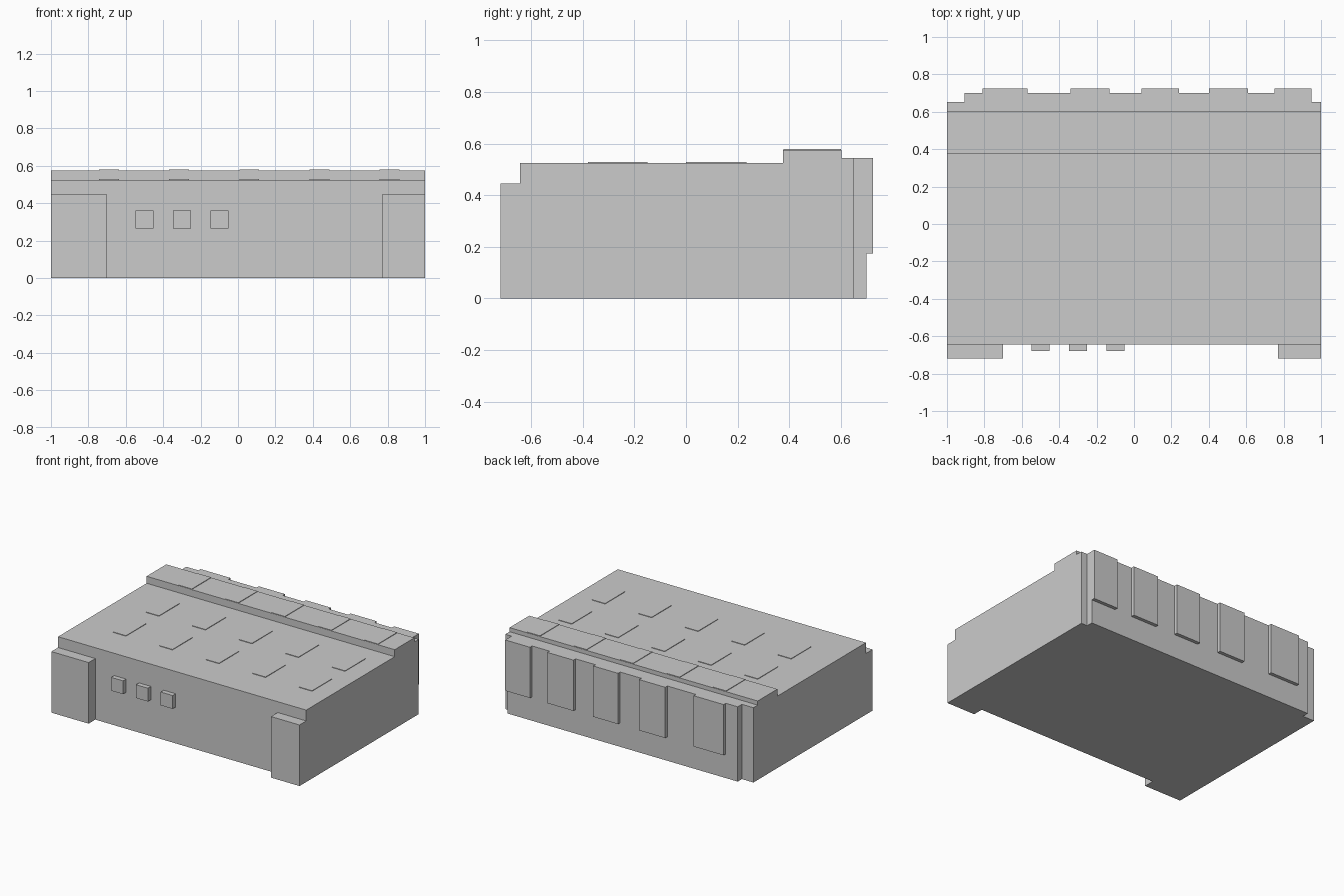
import bpy

if "Cube" in bpy.data.objects:
    bpy.data.objects.remove(bpy.data.objects["Cube"])


def box(name, x, y, z):
    """Axis-aligned box from (min, max) pairs."""
    bpy.ops.mesh.primitive_cube_add(
        size=1, location=[(a + b) / 2 for a, b in (x, y, z)])
    ob = bpy.context.object
    ob.name = name
    ob.scale = [b - a for a, b in (x, y, z)]
    bpy.ops.object.transform_apply(location=False, rotation=False, scale=True)
    return ob


def profile(name, points, x):
    """Extrude a y-z outline along x."""
    n = len(points)
    verts = [(px, py, pz) for px in x for py, pz in points]
    faces = [tuple(range(n))[::-1], tuple(range(n, 2 * n))]
    faces += [(i, (i + 1) % n, (i + 1) % n + n, i + n) for i in range(n)]
    mesh = bpy.data.meshes.new(name)
    mesh.from_pydata(verts, [], faces)
    ob = bpy.data.objects.new(name, mesh)
    bpy.context.collection.objects.link(ob)
    return ob


# Main hall with raised roof ridge and lower rear shoulder
profile("main_hall", [(-0.643, 0), (0.652, 0), (0.652, 0.545), (0.603, 0.545),
                      (0.603, 0.575), (0.376, 0.575), (0.376, 0.524),
                      (-0.643, 0.524)], (-1, 1))

# Rear wall thickening
box("rear_wall", (-0.907, 0.95), (0.64, 0.70), (0, 0.545))

# Rear loading panels
for i, (a, b) in enumerate([(-0.81, -0.57), (-0.34, -0.13), (0.04, 0.24),
                            (0.40, 0.61), (0.75, 0.95)]):
    box(f"rear_panel_{i}", (a, b), (0.69, 0.725), (0.175, 0.545))

# Front corner blocks
for side, x in (("left", (-1, -0.70)), ("right", (0.77, 1))):
    box(f"front_block_{side}", x, (-0.72, -0.63), (0, 0.445))

# Small front wall units
for i, x in enumerate((-0.50, -0.30, -0.10)):
    box(f"wall_unit_{i}", (x - 0.048, x + 0.048), (-0.678, -0.63),
        (0.265, 0.362))

# Thin skylights on the roof and across the ridge
for i, x in enumerate((-0.69, -0.315, 0.06, 0.435, 0.81)):
    for row, y, z in (("front", (-0.38, -0.15), 0.524),
                      ("middle", (0, 0.235), 0.524),
                      ("ridge", (0.378, 0.60), 0.575)):
        box(f"skylight_{row}_{i}", (x - 0.053, x + 0.053), y,
            (z - 0.01, z + 0.004))
